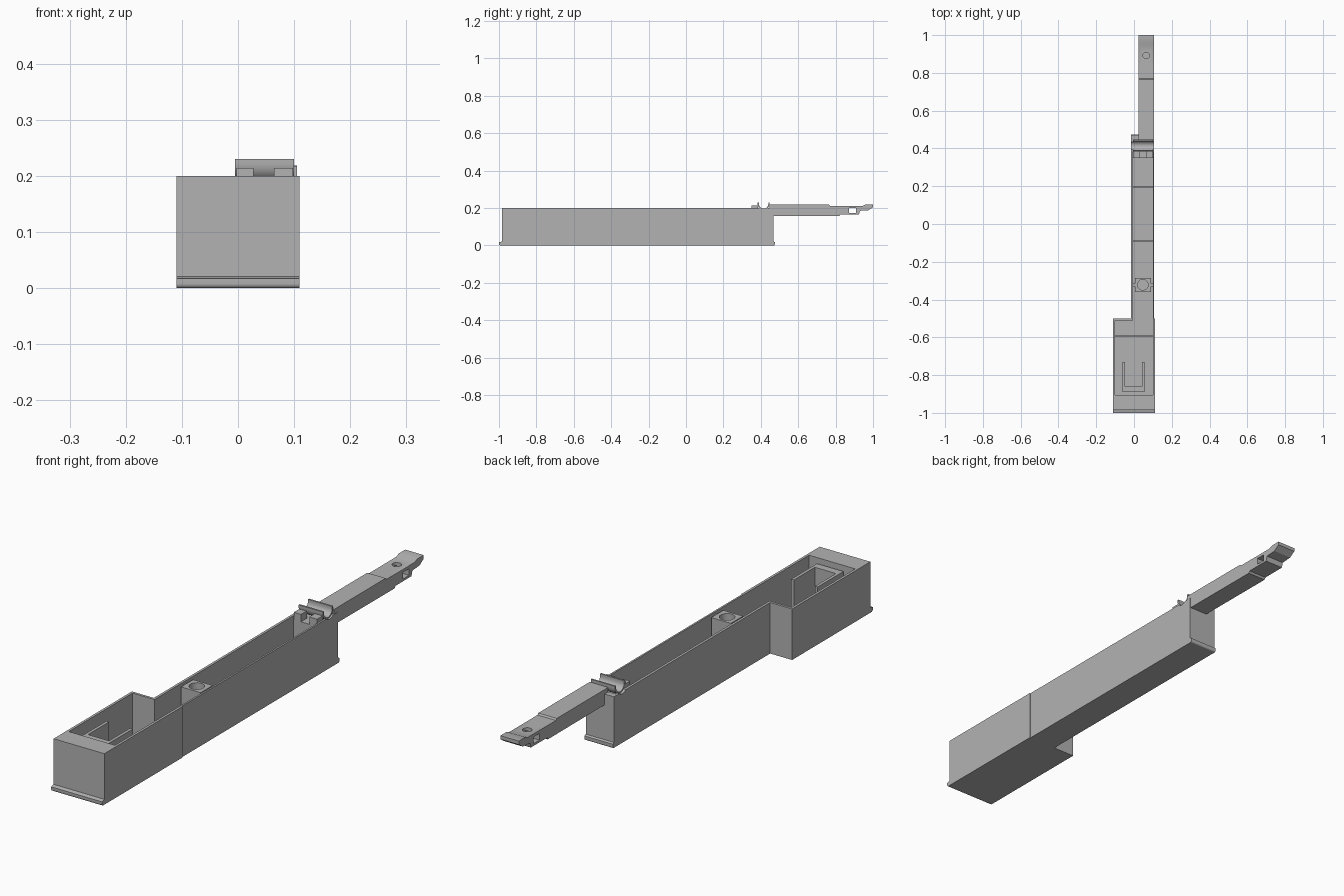
import bpy, bmesh, math
from mathutils import Vector

cube = bpy.data.objects.get("Cube")
if cube:
    bpy.data.objects.remove(cube, do_unlink=True)

grey = bpy.data.materials.new("plain_grey")
grey.use_nodes = True
colour = (0.45, 0.45, 0.45, 1)
grey.diffuse_color = colour
grey.node_tree.nodes["Principled BSDF"].inputs["Base Color"].default_value = colour


def finish(name, bm):
    bmesh.ops.recalc_face_normals(bm, faces=bm.faces)
    mesh = bpy.data.meshes.new(name)
    bm.to_mesh(mesh)
    bm.free()
    obj = bpy.data.objects.new(name, mesh)
    mesh.materials.append(grey)
    bpy.context.collection.objects.link(obj)
    return obj


def extrude(name, points, axis, low, high):
    """Extrude a flat outline along x or z."""
    bm = bmesh.new()
    place = (lambda a, b: (low, a, b)) if axis == "x" else (lambda a, b: (a, b, low))
    face = bm.faces.new([bm.verts.new(place(a, b)) for a, b in points])
    out = bmesh.ops.extrude_face_region(bm, geom=[face])
    shift = Vector((high - low, 0, 0) if axis == "x" else (0, 0, high - low))
    verts = [v for v in out["geom"] if isinstance(v, bmesh.types.BMVert)]
    bmesh.ops.translate(bm, verts=verts, vec=shift)
    return finish(name, bm)


def box(name, x, y, z):
    outline = [(x[0], y[0]), (x[1], y[0]), (x[1], y[1]), (x[0], y[1])]
    return extrude(name, outline, "z", z[0], z[1])


def arc(cx, cy, r, start, end, n):
    angles = [math.radians(start + (end - start) * i / n) for i in range(n + 1)]
    return [(cx + r * math.cos(a), cy + r * math.sin(a)) for a in angles]


def cut(target, cutter):
    cutter.hide_render = True
    mod = target.modifiers.new("cut", "BOOLEAN")
    mod.operation = "DIFFERENCE"
    mod.solver = "EXACT"
    mod.object = cutter
    bpy.context.view_layer.objects.active = target
    bpy.ops.object.modifier_apply(modifier=mod.name)
    bpy.data.objects.remove(cutter, do_unlink=True)


def smooth(obj):
    bpy.ops.object.select_all(action="DESELECT")
    obj.select_set(True)
    bpy.context.view_layer.objects.active = obj
    bpy.ops.object.shade_smooth_by_angle(angle=math.radians(30))


# Stepped tray with wide front and narrow rear
TOP, FLOOR = 0.2, 0.02
tray = extrude("tray", [(-0.11, -0.985), (0.11, -0.985), (0.11, -0.5), (0.107, -0.5),
                        (0.107, 0.468), (-0.015, 0.468), (-0.015, -0.5), (-0.11, -0.5)],
               "z", 0, TOP)
cut(tray, extrude("cavity", [(-0.1, -0.905), (0.1, -0.905), (0.1, 0.35), (-0.005, 0.35),
                             (-0.005, -0.51), (-0.1, -0.51)], "z", FLOOR, 0.3))
cut(tray, box("rear_recess", (-0.005, 0.1), (0.34, 0.445), (0.185, 0.3)))
AXIS_Y, AXIS_Z = 0.415, 0.222
cut(tray, extrude("cradle_notch", arc(AXIS_Y, AXIS_Z, 0.03, 0, 345, 23), "x", -0.2, 0.2))

# Rounded lips along the foot of both ends
front_lip = extrude("front_lip", [(-0.98, 0)] + arc(-0.992, 0.008, 0.008, 270, 180, 5)
                    + [(-1, 0.017), (-0.985, 0.021)], "x", -0.11, 0.11)
rear_lip = extrude("rear_lip", [(0.465, 0)] + arc(0.469, 0.006, 0.006, 270, 360, 5)
                   + [(0.475, 0.017), (0.468, 0.021)], "x", -0.015, 0.107)
smooth(front_lip)
smooth(rear_lip)

# Low ribs across the floor
for i, (left, y) in enumerate([(-0.1, -0.595), (-0.005, -0.09), (-0.005, 0.195)]):
    box(f"floor_rib_{i + 1}", (left, 0.1), (y - 0.004, y + 0.004), (FLOOR, 0.035))

# Upright U shaped holder in the wide bay
extrude("u_holder", [(-0.06, -0.89), (0.055, -0.89), (0.055, -0.73), (0.043, -0.73),
                     (0.043, -0.86), (-0.048, -0.86), (-0.048, -0.73), (-0.06, -0.73)],
        "z", FLOOR, 0.185)

# Screw boss tied to the walls by small webs
boss = box("screw_boss", (0.005, 0.09), (-0.36, -0.285), (FLOOR, 0.195))
cut(boss, extrude("boss_hole", arc(0.047, -0.322, 0.028, 0, 345, 23), "z", 0.06, 0.3))
smooth(boss)
for name, x in [("right_web", (-0.005, 0.005)), ("left_web", (0.09, 0.1))]:
    box(name, x, (-0.33, -0.315), (FLOOR, 0.19))

# Half pipe cradle and the two stop blocks before it
ring = ([(AXIS_Y - 0.032, 0.23)] + arc(AXIS_Y, AXIS_Z, 0.032, 180, 360, 16)
        + [(AXIS_Y + 0.032, 0.23), (AXIS_Y + 0.025, 0.23)]
        + arc(AXIS_Y, AXIS_Z, 0.025, 360, 180, 16) + [(AXIS_Y - 0.025, 0.23)])
cradle = extrude("cradle", ring, "x", -0.005, 0.1)
smooth(cradle)
for name, x in [("right_stop", (-0.003, 0.028)), ("left_stop", (0.064, 0.098))]:
    box(name, x, (0.35, 0.386), (0.18, 0.214))

# Long stepped arm with a cross slot and an upright hole
arm = extrude("arm", [(0.446, 0.158), (0.82, 0.157), (0.825, 0.165), (0.925, 0.165),
                      (0.93, 0.185), (0.975, 0.188), (1, 0.205), (1, 0.219),
                      (0.96, 0.219), (0.945, 0.212), (0.77, 0.212), (0.765, 0.218),
                      (0.446, 0.218)], "x", 0.025, 0.105)
cut(arm, box("slot", (-0.1, 0.2), (0.872, 0.91), (0.174, 0.2)))
cut(arm, extrude("pin_hole", arc(0.064, 0.892, 0.017, 0, 345, 23), "z", 0.19, 0.3))
smooth(arm)
